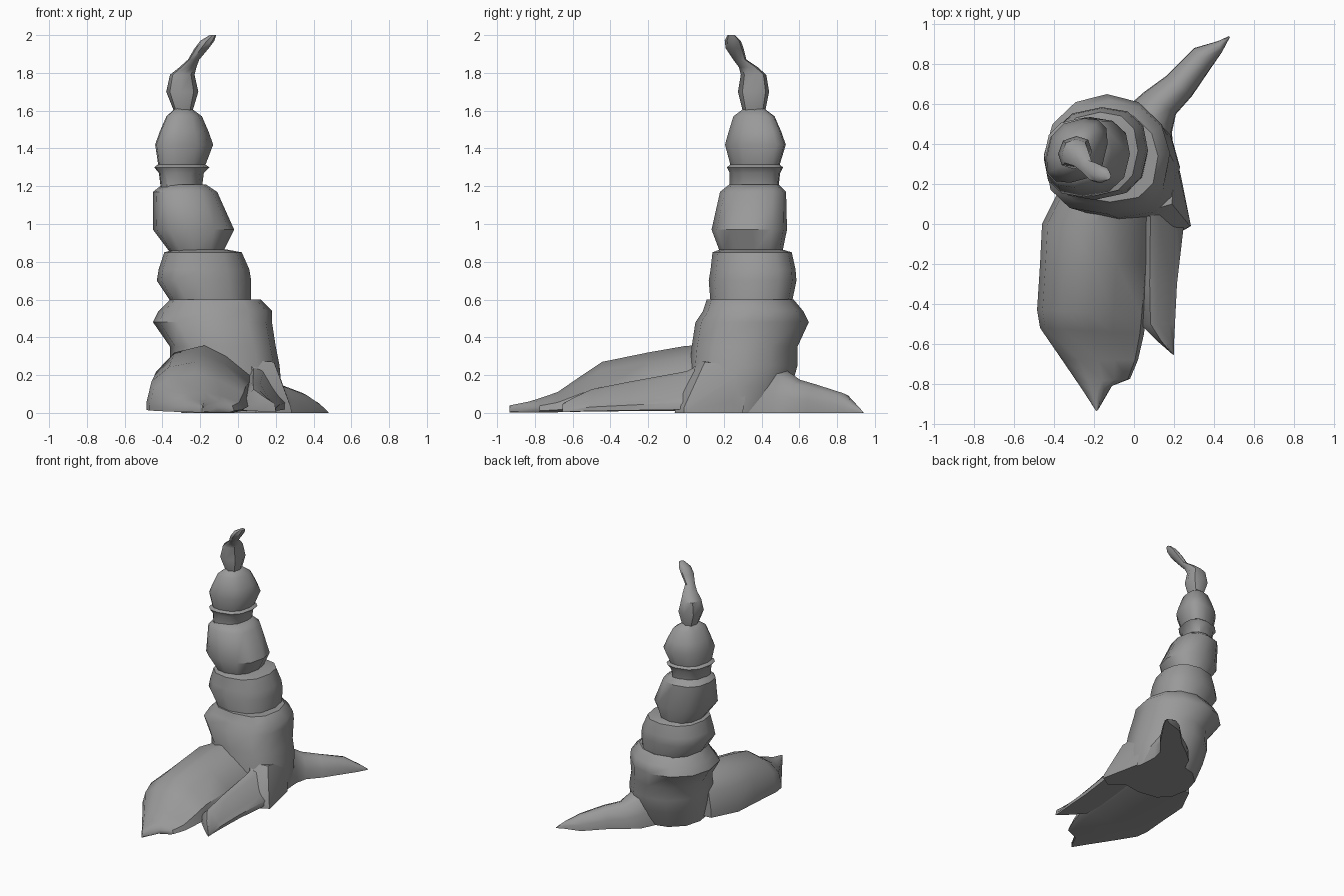
import bpy, bmesh, math
from mathutils import Vector

cube = bpy.data.objects.get("Cube")
if cube:
    bpy.data.objects.remove(cube, do_unlink=True)

stone = bpy.data.materials.new("grey")
stone.use_nodes = True
GREY = (0.32, 0.32, 0.32, 1)
stone.diffuse_color = GREY
stone.node_tree.nodes["Principled BSDF"].inputs["Base Color"].default_value = GREY


def finish(name, bm, angle=42):
    bmesh.ops.recalc_face_normals(bm, faces=bm.faces[:])
    mesh = bpy.data.meshes.new(name)
    bm.to_mesh(mesh)
    bm.free()
    mesh.materials.append(stone)
    obj = bpy.data.objects.new(name, mesh)
    bpy.context.collection.objects.link(obj)
    bpy.ops.object.select_all(action="DESELECT")
    obj.select_set(True)
    bpy.context.view_layer.objects.active = obj
    bpy.ops.object.shade_smooth_by_angle(angle=math.radians(angle))
    return obj


def loft(name, sections):
    """Skin a list of equally long closed sections and cap both ends."""
    bm = bmesh.new()
    rings = [[bm.verts.new(p) for p in s] for s in sections]
    n = len(rings[0])
    for a, b in zip(rings, rings[1:]):
        for i in range(n):
            j = (i + 1) % n
            bm.faces.new((a[i], a[j], b[j], b[i]))
    bm.faces.new(rings[0])
    bm.faces.new(rings[-1])
    return finish(name, bm)


def boxy(v, power):
    return math.copysign(abs(v) ** power, v)


def stack(name, levels, sides=12, front=.85, back=.85, skew=.1):
    """Levels are z, x min, x max, y min, y max; low powers square the corners."""
    sections = []
    for z, x0, x1, y0, y1 in levels:
        ring = []
        for i in range(sides):
            a = math.tau * i / sides
            power = front if math.sin(a) < 0 else back
            u = boxy(math.cos(a - skew / 2), power)
            v = boxy(math.sin(a + skew / 2), power)
            ring.append(((x0 + x1) / 2 + (x1 - x0) / 2 * u,
                         (y0 + y1) / 2 + (y1 - y0) / 2 * v, z))
        sections.append(ring)
    return loft(name, sections)


def arch(name, stations, profile):
    """Stations are left x, y, right x, y and height; profile is across, up."""
    sections = []
    for lx, ly, rx, ry, h in stations:
        left, right = Vector((lx, ly, 0)), Vector((rx, ry, 0))
        sections.append([left.lerp(right, t) + Vector((0, 0, h * u))
                         for t, u in profile])
    return loft(name, sections)


# Bulging trunk segments
stack("trunk_base", [
    (0, -.30, .22, .0, .50), (.14, -.34, .23, .01, .56),
    (.25, -.36, .22, .02, .59), (.35, -.36, .20, .03, .59),
    (.48, -.45, .18, .05, .65), (.54, -.42, .18, .09, .62),
    (.60, -.36, .12, .11, .57)], front=.75, back=1, skew=0)
stack("lower_segment", [
    (.58, -.35, .07, .13, .56), (.70, -.43, .07, .12, .585),
    (.76, -.42, .06, .13, .58), (.85, -.39, .02, .14, .56),
    (.865, -.34, -.06, .18, .51)])
stack("middle_segment", [
    (.85, -.36, -.08, .18, .51), (.97, -.45, -.02, .135, .535),
    (1.17, -.45, -.11, .18, .53), (1.21, -.40, -.17, .23, .49)])
stack("collar", [
    (1.19, -.41, -.19, .23, .49), (1.27, -.42, -.18, .23, .50),
    (1.30, -.445, -.15, .215, .515), (1.32, -.42, -.18, .24, .49)],
    front=.8, back=.8, skew=.3)
stack("upper_segment", [
    (1.29, -.42, -.18, .24, .49), (1.42, -.44, -.13, .205, .53),
    (1.49, -.415, -.155, .225, .505), (1.57, -.38, -.19, .25, .47),
    (1.615, -.33, -.25, .31, .41)], front=.8, back=.8, skew=.3)
stack("bent_tip", [
    (1.60, -.34, -.24, .30, .42), (1.70, -.38, -.21, .275, .44),
    (1.79, -.36, -.23, .29, .425), (1.83, -.31, -.22, .28, .38),
    (1.87, -.265, -.205, .25, .32), (1.93, -.23, -.155, .21, .305),
    (1.97, -.20, -.125, .205, .29), (2.0, -.15, -.115, .22, .26)], sides=8)

# Wide front lobe and narrow spur beside it
lobe_profile = [(0, .06), (0, .2), (.05, .62), (.22, .9), (.48, 1),
                (.7, .84), (.96, .5), (1, .15), (.9, .03)]
arch("front_lobe", [
    (-.36, .2, .12, .2, .36), (-.46, 0, .1, 0, .355),
    (-.47, -.2, .08, -.2, .32), (-.485, -.43, .06, -.46, .27),
    (-.47, -.52, .05, -.55, .21), (-.36, -.68, .02, -.68, .11),
    (-.285, -.79, -.02, -.775, .075), (-.245, -.85, -.11, -.81, .06),
    (-.19, -.935, -.18, -.93, .04)],
    lobe_profile)
arch("front_spur", [
    (.02, .15, .24, .15, .29), (.01, 0, .25, 0, .22),
    (.02, -.3, .215, -.3, .165), (.03, -.5, .205, -.5, .125),
    (.11, -.58, .2, -.6, .085), (.19, -.65, .2, -.655, .05)],
    [(0, .1), (0, .55), (.3, 1), (.5, .92), (.85, .42), (1, .25), (1, .08)])

# Tapered root reaching backwards
arch("back_root", [
    (-.10, .44, .20, .30, .36), (-.03, .59, .19, .46, .23),
    (.05, .66, .21, .55, .175), (.16, .74, .29, .64, .15),
    (.30, .88, .385, .78, .105), (.42, .915, .44, .86, .05),
    (.475, .94, .48, .935, .005)],
    [(0, 0), (.02, .45), (.22, .88), (.5, 1), (.78, .88), (.98, .45), (1, 0)])

# Pointed foot flaring out of the trunk
bm = bmesh.new()
for p in [(.285, -.01, 0), (.28, -.01, .03), (.235, .24, .06), (.22, .3, .0),
          (.205, .34, .24), (.05, .06, 0), (.05, .06, .28),
          (.19, .1, .27), (.2, -.06, 0), (.2, -.05, .06)]:
    bm.verts.new(p)
bmesh.ops.convex_hull(bm, input=bm.verts[:])
finish("side_foot", bm)
